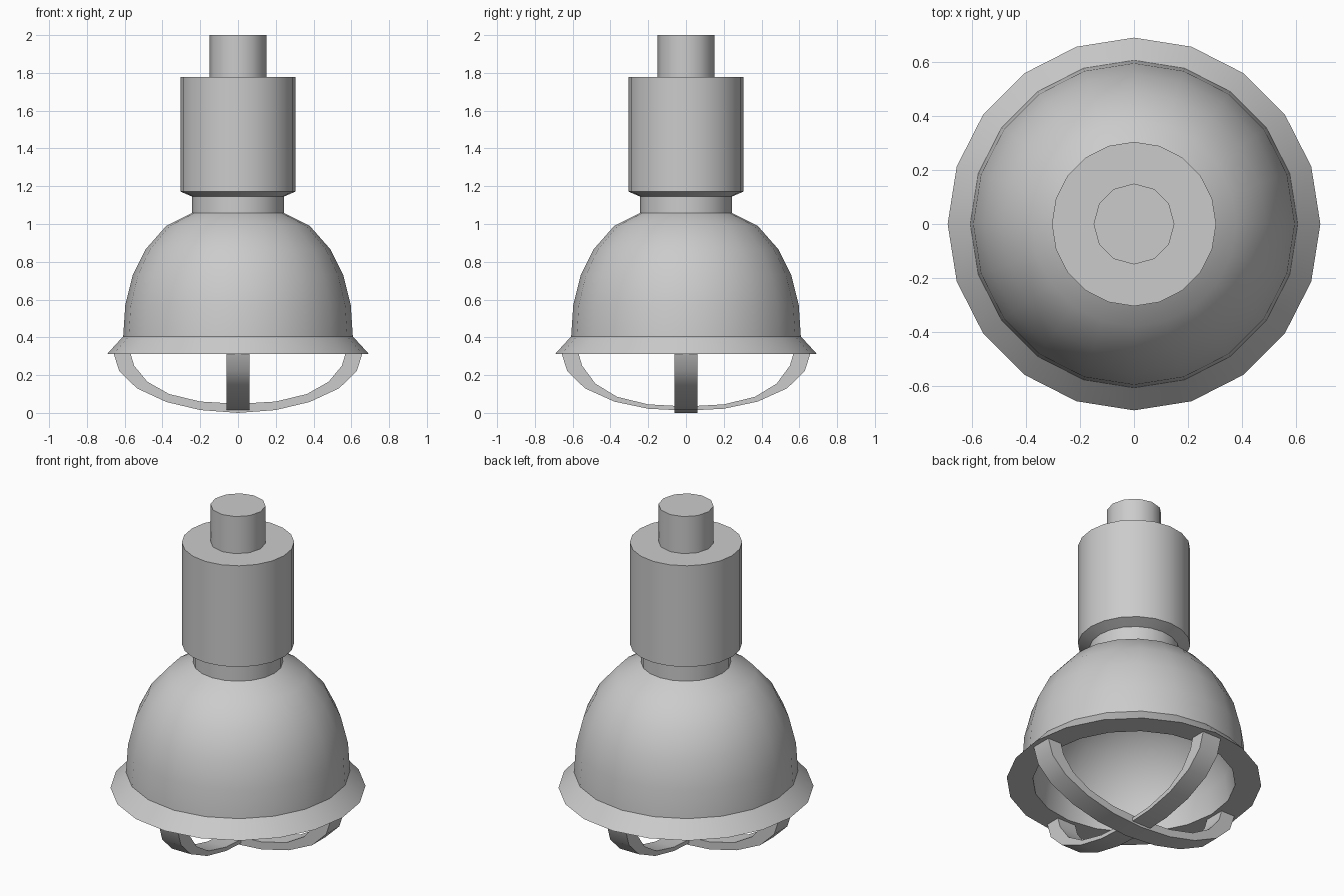
import bpy, bmesh, math

if "Cube" in bpy.data.objects:
    bpy.data.objects.remove(bpy.data.objects["Cube"])


def finish(name, bm, angle):
    bmesh.ops.remove_doubles(bm, verts=bm.verts, dist=1e-5)
    bmesh.ops.recalc_face_normals(bm, faces=bm.faces)
    me = bpy.data.meshes.new(name)
    bm.to_mesh(me)
    bm.free()
    ob = bpy.data.objects.new(name, me)
    bpy.context.collection.objects.link(ob)
    bpy.ops.object.select_all(action='DESELECT')
    ob.select_set(True)
    bpy.context.view_layer.objects.active = ob
    bpy.ops.object.shade_smooth_by_angle(angle=math.radians(angle))
    return ob


def lathe(name, profile, sides=20, angle=25):
    """Revolve (radius, z) points around the z axis."""
    bm = bmesh.new()
    rings = []
    for r, z in profile:
        if r == 0:
            rings.append([bm.verts.new((0, 0, z))] * sides)
        else:
            rings.append([bm.verts.new((r * math.cos(2 * math.pi * i / sides),
                                        r * math.sin(2 * math.pi * i / sides), z))
                          for i in range(sides)])
    for a, b in zip(rings, rings[1:]):
        for i in range(sides):
            j = (i + 1) % sides
            bm.faces.new(list(dict.fromkeys((a[i], a[j], b[j], b[i]))))
    return finish(name, bm, angle)


def guard_strap(name, outer, inner, along_y=False, half_width=0.062):
    """Curved flat bar; half profiles run from the rim to the middle."""
    full_o = outer + [(-x, z) for x, z in reversed(outer[:-1])]
    full_i = inner + [(-x, z) for x, z in reversed(inner[:-1])]
    bm = bmesh.new()
    sections = []
    for (xo, zo), (xi, zi) in zip(full_o, full_i):
        pts = [(xo, -half_width, zo), (xo, half_width, zo),
               (xi, half_width, zi), (xi, -half_width, zi)]
        if along_y:
            pts = [(-y, x, z) for x, y, z in pts]
        sections.append([bm.verts.new(p) for p in pts])
    for a, b in zip(sections, sections[1:]):
        for i in range(4):
            j = (i + 1) % 4
            bm.faces.new((a[i], a[j], b[j], b[i]))
    bm.faces.new(sections[0])
    bm.faces.new(sections[-1])
    return finish(name, bm, 45)


# Stem at the top
lathe("stem", [(0.15, 1.775), (0.15, 2.0), (0, 2.0)], 12, 35)

# Ballast housing with chamfered underside
lathe("housing", [(0.243, 1.145), (0.305, 1.172),
                  (0.305, 1.778), (0, 1.778)])

# Neck between housing and shade
lathe("neck", [(0.243, 1.058), (0.243, 1.147)])

# Hollow dome shade with flared rim and rounded inner reflector
reflector = [(0.55 * math.cos(math.radians(a)), 0.313 + 0.55 * math.sin(math.radians(a)))
             for a in range(0, 90, 15)] + [(0, 0.863)]
lathe("shade", [(0.243, 1.058), (0.38, 0.99), (0.49, 0.865),
                (0.557, 0.73), (0.597, 0.57), (0.608, 0.405),
                (0.692, 0.313)] + reflector, 20, 30)

# Crossed guard straps below the opening
guard_strap("guard_strap_side",
            [(0.66, 0.318), (0.628, 0.22), (0.535, 0.13), (0.38, 0.058),
             (0.2, 0.015), (0, 0.0)],
            [(0.57, 0.318), (0.55, 0.25), (0.48, 0.165), (0.365, 0.1),
             (0.2, 0.06), (0, 0.048)])
guard_strap("guard_strap_front",
            [(0.66, 0.318), (0.628, 0.22), (0.535, 0.13), (0.38, 0.06),
             (0.2, 0.022), (0, 0.012)],
            [(0.57, 0.318), (0.55, 0.25), (0.48, 0.155), (0.365, 0.085),
             (0.2, 0.045), (0, 0.034)], along_y=True)
